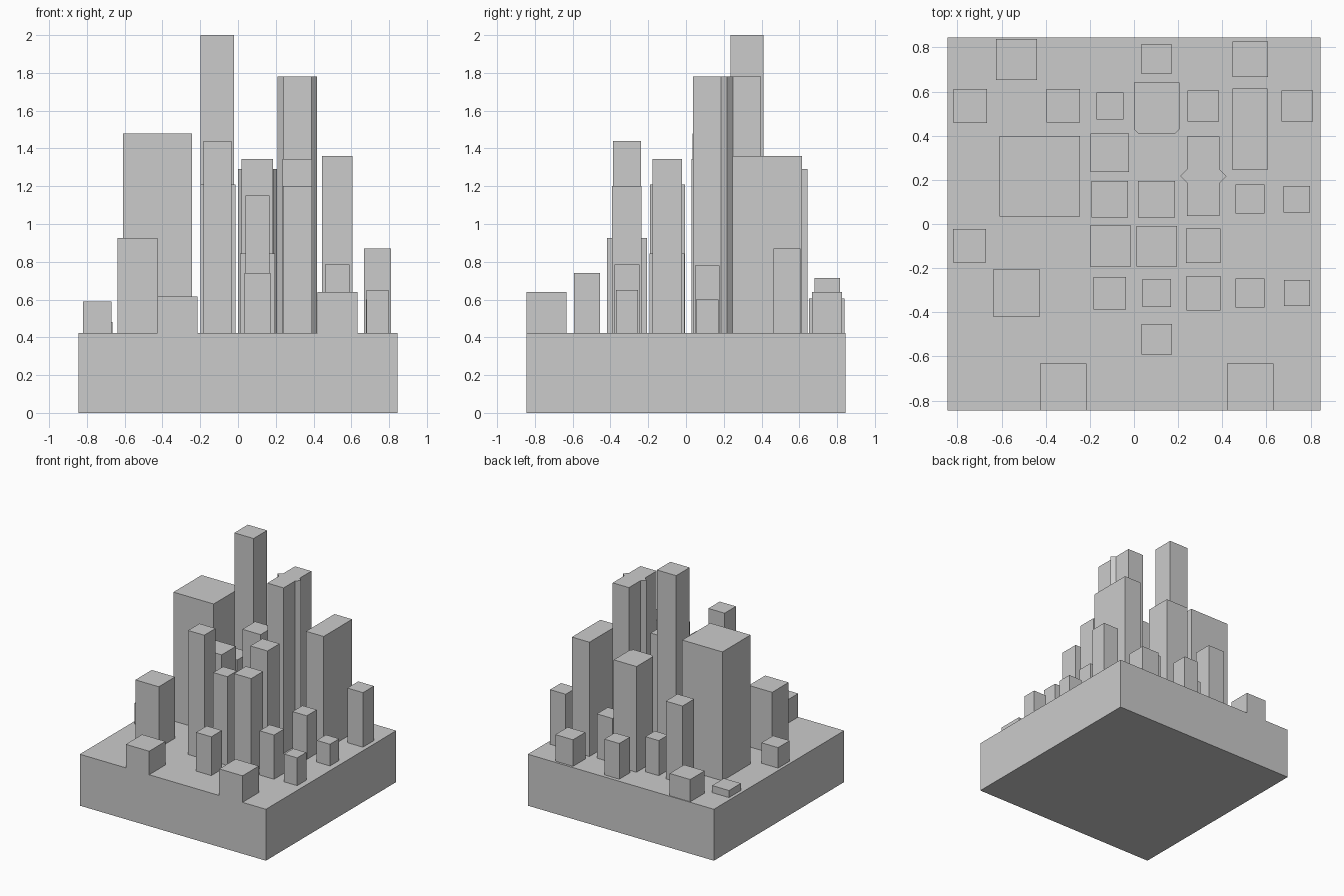
import bpy, bmesh

if "Cube" in bpy.data.objects:
    bpy.data.objects.remove(bpy.data.objects["Cube"])

BASE, HALF = 0.422, 0.845


def prism(name, pts, z0, z1):
    """Extrude a counter-clockwise plan outline from z0 to z1."""
    bm = bmesh.new()
    face = bm.faces.new([bm.verts.new((x, y, z0)) for x, y in pts])
    top = bmesh.ops.extrude_face_region(bm, geom=[face])["geom"]
    for v in top:
        if isinstance(v, bmesh.types.BMVert):
            v.co.z = z1
    bmesh.ops.recalc_face_normals(bm, faces=bm.faces[:])
    mesh = bpy.data.meshes.new(name)
    bm.to_mesh(mesh)
    bm.free()
    obj = bpy.data.objects.new(name, mesh)
    bpy.context.collection.objects.link(obj)
    return obj


def tower(name, cx, cy, w, height, d=None):
    """Box building centred at cx, cy; square plan unless a depth is given."""
    a, b = w / 2, (d or w) / 2
    prism(name, [(cx - a, cy - b), (cx + a, cy - b), (cx + a, cy + b), (cx - a, cy + b)],
          BASE, height)


# ground block
prism("ground_block", [(-HALF, -HALF), (HALF, -HALF), (HALF, HALF), (-HALF, HALF)], 0, BASE)

# back row of low buildings
for cx, cy, w, h in [(-.532, .745, .187, .605), (.103, .747, .136, .715), (.527, .747, .16, .64)]:
    tower("back_building", cx, cy, w, h)

# second row
for cx, cy, w, h in [(-.742, .535, .154, .48), (-.32, .535, .152, 1.06), (-.109, .535, .122, .71),
                     (.314, .535, .142, .785), (.739, .535, .142, .87)]:
    tower("second_row_building", cx, cy, w, h)

# large landmark buildings
tower("wide_tower", -.427, .216, .365, 1.48)
tower("tallest_tower", -.11, .322, .175, 2.0)
tower("slab_tower", .526, .43, .16, 1.36, .37)

# tower with two chamfered front corners
prism("chamfered_tower", [(.02, .41), (.187, .41), (.207, .43), (.207, .642), (0, .642), (0, .43)],
      BASE, 1.29)

# twin tower joined by a diamond core
cx, cy, a, b, r = .314, .217, .074, .18, .105
right = [(a, -b), (a, a - r), (r, 0), (a, r - a), (a, b)]
prism("twin_tower", [(cx + x, cy + y) for x, y in right + [(-x, -y) for x, y in right]],
      BASE, 1.78)

# middle rows
for cx, cy, w, h in [(-.11, .112, .165, 1.08), (.102, .112, .166, 1.345), (.526, .113, .13, .78),
                     (.738, .113, .12, .6), (-.745, -.098, .151, .59), (-.107, -.099, .185, 1.21),
                     (.103, -.1, .184, .845), (.314, -.099, .156, 1.345)]:
    tower("middle_building", cx, cy, w, h)

# front rows
for cx, cy, w, h in [(-.532, -.313, .212, .925), (-.109, -.313, .147, 1.44), (.103, -.313, .128, 1.15),
                     (.315, -.313, .156, 1.2), (.526, -.312, .131, .785), (.738, -.312, .118, .65),
                     (.103, -.523, .138, .74), (-.321, -.739, .212, .615), (.527, -.739, .212, .64)]:
    tower("front_building", cx, cy, w, h)
